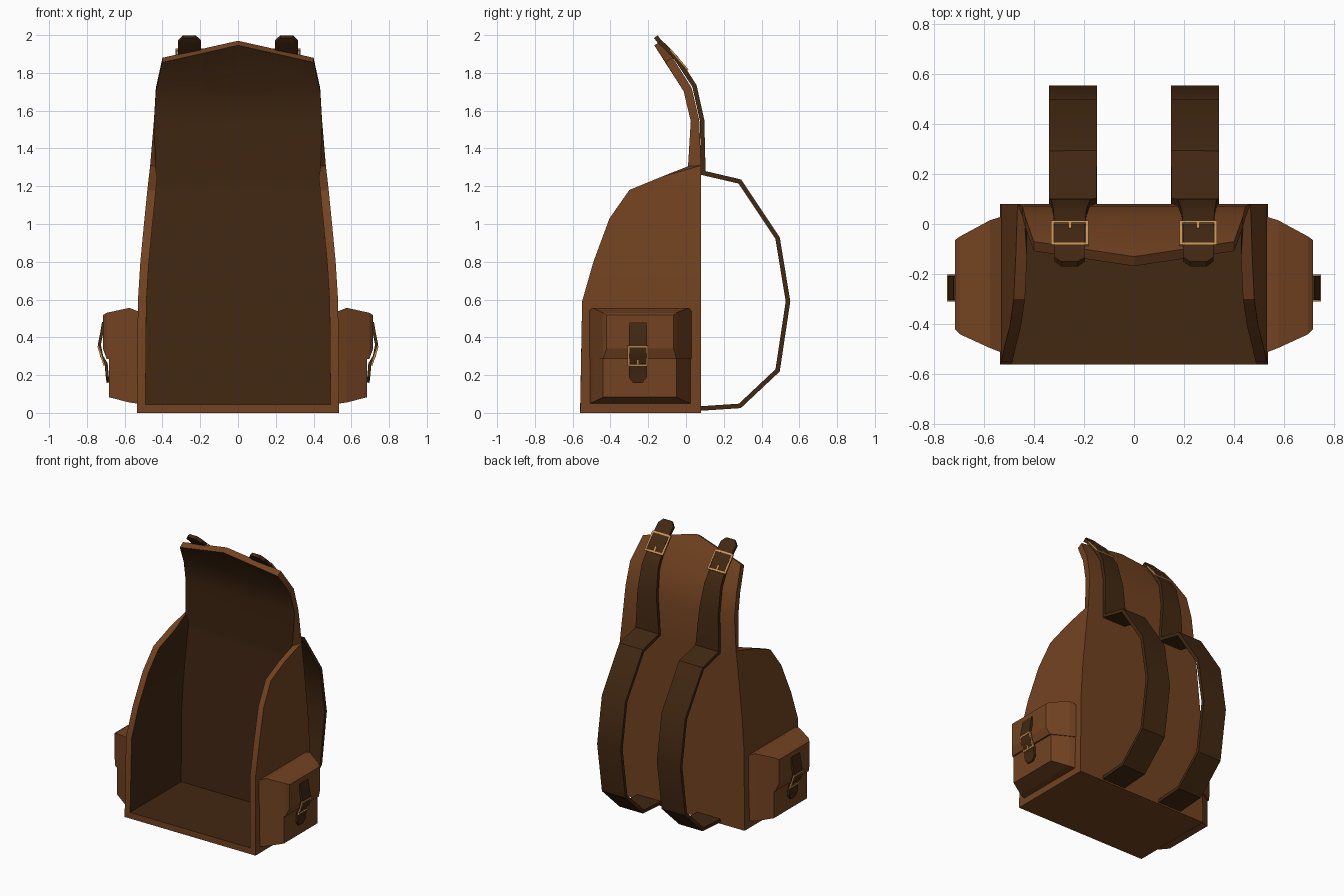
import bpy, bmesh
from math import radians
from mathutils import Vector, Matrix

if "Cube" in bpy.data.objects:
    bpy.data.objects.remove(bpy.data.objects["Cube"])


def material(name, rgb):
    m = bpy.data.materials.new(name)
    m.diffuse_color = (*rgb, 1)
    m.use_nodes = True
    m.node_tree.nodes["Principled BSDF"].inputs["Base Color"].default_value = m.diffuse_color
    return m


LEATHER = material("leather", (0.17, 0.055, 0.015))
DARK = material("dark_leather", (0.055, 0.021, 0.006))
METAL = material("buckle_metal", (0.6, 0.3, 0.1))


def finish(name, bm, mats, thickness=0, offset=0, mirror=True, smooth=0):
    me = bpy.data.meshes.new(name)
    bm.to_mesh(me)
    bm.free()
    ob = bpy.data.objects.new(name, me)
    bpy.context.collection.objects.link(ob)
    for m in mats:
        me.materials.append(m)
    bpy.ops.object.select_all(action='DESELECT')
    ob.select_set(True)
    bpy.context.view_layer.objects.active = ob
    if thickness:
        s = ob.modifiers.new("thickness", 'SOLIDIFY')
        s.thickness, s.offset, s.use_even_offset = thickness, offset, True
        s.material_offset = len(mats) - 1
        bpy.ops.object.modifier_apply(modifier=s.name)
    if smooth:
        bpy.ops.object.shade_smooth_by_angle(angle=radians(smooth))
    if mirror:
        ob.modifiers.new("mirror", 'MIRROR')
    return ob


def grid(bm, rows):
    vs = [[bm.verts.new(p) for p in r] for r in rows]
    for a, b in zip(vs, vs[1:]):
        for i in range(len(a) - 1):
            bm.faces.new((a[i], a[i + 1], b[i + 1], b[i]))
    return vs


def ribbon(name, rows, thickness):
    """Strap made of left/right point pairs along a path."""
    bm = bmesh.new()
    grid(bm, rows)
    finish(name, bm, [DARK], thickness, smooth=35)


def loft_x(name, rings):
    """Solid lofted through rectangles (x, y0, y1, z0, z1)."""
    bm = bmesh.new()
    rows = [[(x, a, c), (x, b, c), (x, b, d), (x, a, d), (x, a, c)]
            for x, a, b, c, d in rings]
    vs = grid(bm, rows)
    bm.faces.new(vs[0][:4])
    bm.faces.new(vs[-1][:4])
    bmesh.ops.remove_doubles(bm, verts=bm.verts, dist=1e-4)
    bmesh.ops.recalc_face_normals(bm, faces=bm.faces)
    finish(name, bm, [LEATHER])


def buckle(name, top, bottom, across, width, bar):
    """Rectangular frame between two edge centres, with a short prong."""
    top, bottom, u = Vector(top), Vector(bottom), Vector(across)
    v = (top - bottom).normalized()
    n = u.cross(v)
    length = (top - bottom).length
    rot = Matrix((u, v, n)).transposed().to_4x4()
    mid = Matrix.Translation((top + bottom) / 2)
    bm = bmesh.new()
    h, w = (length - bar) / 2, (width - bar) / 2
    for cx, cy, sx, sy in ((0, h, width, bar), (0, -h, width, bar),
                           (w, 0, bar, length), (-w, 0, bar, length),
                           (0, -h + length * 0.13, bar, length * 0.26)):
        bmesh.ops.create_cube(bm, size=1, matrix=mid @ rot
                              @ Matrix.Translation((cx, cy, 0))
                              @ Matrix.Diagonal((sx, sy, bar * 0.8, 1)))
    bmesh.ops.recalc_face_normals(bm, faces=bm.faces)
    finish(name, bm, [METAL])


# Open-fronted bag: sides, back, floor and forward-curling top flap
levels = [(0, .535, -.56, .08), (.59, .53, -.55, .08), (.80, .517, -.49, .08),
          (1.03, .495, -.405, .08), (1.18, .48, -.30, .08), (1.25, .472, -.13, .08),
          (1.31, .465, .08, .08), (1.55, .445, .07, .07), (1.72, .435, .03, .03),
          (1.88, .40, -.07, -.07)]
rows = []
for z, w, f, b in levels:
    centre = (0, -.13, 1.97) if z == 1.88 else (0, b, z)
    rows.append([(w, f, z), (w, b, z), centre, (-w, b, z), (-w, f, z)])
bm = bmesh.new()
vs = grid(bm, rows)
bm.faces.new(vs[0][::-1])
bmesh.ops.remove_doubles(bm, verts=bm.verts, dist=1e-4)
finish("bag_shell", bm, [LEATHER, DARK], .045, -1, mirror=False, smooth=30)

# Side pockets with overlapping flaps
loft_x("pocket_body", [(.50, -.52, .035, .045, .53), (.575, -.495, .01, .055, .545),
                       (.683, -.44, -.05, .083, .51)])
loft_x("pocket_flap", [(.51, -.52, .035, .29, .53), (.575, -.495, .015, .285, .556),
                       (.695, -.44, -.05, .285, .53), (.715, -.42, -.065, .34, .518)])

# Pocket straps: (x, z, half width)
path = [(.712, .48, .048), (.722, .42, .048), (.734, .36, .048), (.722, .30, .048),
        (.698, .26, .048), (.692, .19, .048), (.688, .16, .025)]
ribbon("pocket_strap", [[(x, -.255 - w, z), (x, -.255 + w, z)] for x, z, w in path], .016)
buckle("pocket_buckle", (.742, -.255, .355), (.708, -.255, .25), (0, 1, 0), .108, .009)

# Shoulder straps: (y, z, inner x, outer x), from tip over the top, down to the base
path = [(-.16, 1.992, .225, .29), (-.14, 1.965, .195, .318), (-.10, 1.93, .195, .318),
        (-.05, 1.875, .195, .318), (0, 1.80, .195, .318), (.045, 1.73, .19, .322),
        (.085, 1.55, .175, .33), (.092, 1.27, .15, .34), (.285, 1.225, .148, .34),
        (.485, .925, .148, .34), (.54, .59, .148, .34), (.485, .225, .148, .34),
        (.285, .037, .148, .34), (.06, .022, .148, .34)]
ribbon("shoulder_strap", [[(a, y, z), (b, y, z)] for y, z, a, b in path], .024)
buckle("shoulder_buckle", (.256, -.085, 1.925), (.256, .01, 1.815), (1, 0, 0), .15, .012)
